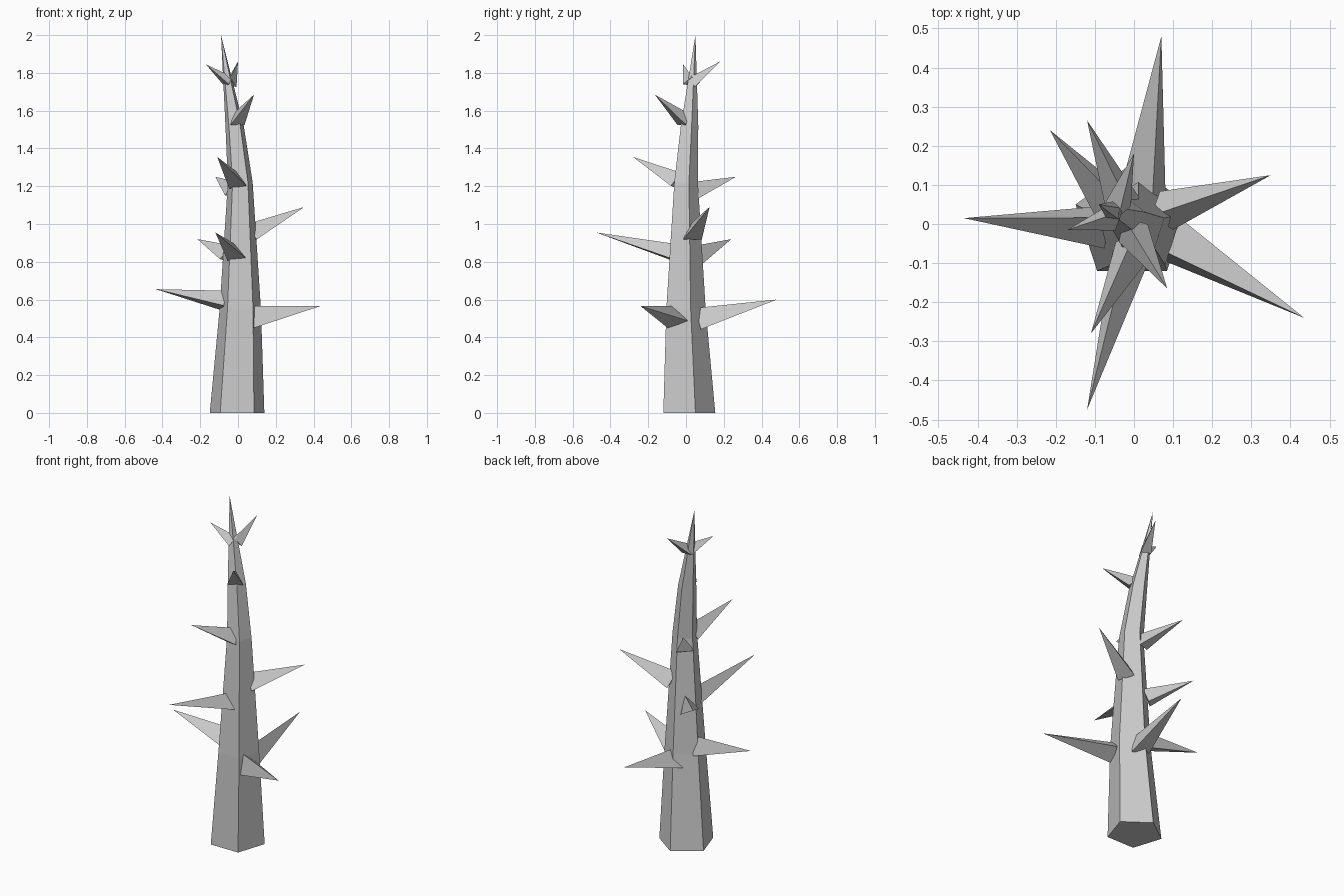
import bpy, bmesh, math
from mathutils import Vector

if "Cube" in bpy.data.objects:
    bpy.data.objects.remove(bpy.data.objects["Cube"])


def make_object(name, bm):
    bmesh.ops.recalc_face_normals(bm, faces=bm.faces)
    mesh = bpy.data.meshes.new(name)
    bm.to_mesh(mesh)
    bm.free()
    ob = bpy.data.objects.new(name, mesh)
    bpy.context.collection.objects.link(ob)


# Trunk: five-sided rings (centre x, centre y, z, radius) closing in a bent tip
bm = bmesh.new()
rings = []
for cx, cy, z, r in [(-0.005, 0.003, 0, 0.152), (0.012, -0.011, 0.55, 0.115),
                     (0.012, -0.006, 1.22, 0.069), (-0.018, 0.014, 1.52, 0.051)]:
    angles = [math.radians(90 + 72 * i) for i in range(5)]
    rings.append([bm.verts.new((cx + r * math.cos(a), cy + r * math.sin(a), z)) for a in angles])
bm.faces.new(rings[0])
for low, high in zip(rings, rings[1:]):
    for i in range(5):
        j = (i + 1) % 5
        bm.faces.new((low[i], low[j], high[j], high[i]))
tip = bm.verts.new((-0.09, 0.05, 2))
for i in range(5):
    bm.faces.new((rings[-1][i], rings[-1][(i + 1) % 5], tip))
make_object("trunk", bm)


# Thorn: three-sided spike with one base corner up, rolled about its axis
def thorn(name, base, tip, radius, roll):
    base, tip = Vector(base), Vector(tip)
    axis = (tip - base).normalized()
    side = axis.cross(Vector((0, 0, 1))).normalized()
    up = side.cross(axis)
    bm = bmesh.new()
    corners = []
    for i in range(3):
        a = math.radians(roll + 120 * i)
        corners.append(bm.verts.new(base + radius * (up * math.cos(a) + side * math.sin(a))))
    point = bm.verts.new(tip)
    bm.faces.new(corners)
    for i in range(3):
        bm.faces.new((corners[i], corners[(i + 1) % 3], point))
    make_object(name, bm)


# Base centre, tip, radius, roll in degrees
thorns = [
    ((0.03, 0.07, 0.49), (0.07, 0.48, 0.60), 0.07, 15),
    ((0.07, 0.03, 0.945), (0.35, 0.125, 1.09), 0.06, 0),
    ((0.09, -0.05, 0.50), (0.435, -0.24, 0.565), 0.07, 20),
    ((-0.01, -0.07, 0.84), (-0.12, -0.475, 0.955), 0.057, 10),
    ((0.0, -0.05, 1.22), (-0.11, -0.28, 1.355), 0.057, 10),
    ((-0.07, 0.0, 0.585), (-0.435, 0.015, 0.655), 0.065, 15),
    ((-0.05, 0.05, 0.83), (-0.215, 0.24, 0.92), 0.06, 15),
    ((-0.02, 0.04, 1.17), (-0.12, 0.265, 1.25), 0.055, 10),
    ((-0.01, -0.01, 1.545), (0.085, -0.165, 1.685), 0.05, 0),
    ((-0.05, 0.02, 1.75), (-0.17, -0.015, 1.845), 0.038, 10),
    ((-0.04, 0.04, 1.745), (0.0, 0.18, 1.86), 0.038, 10),
]
for n, spec in enumerate(thorns, 1):
    thorn(f"thorn_{n}", *spec)
